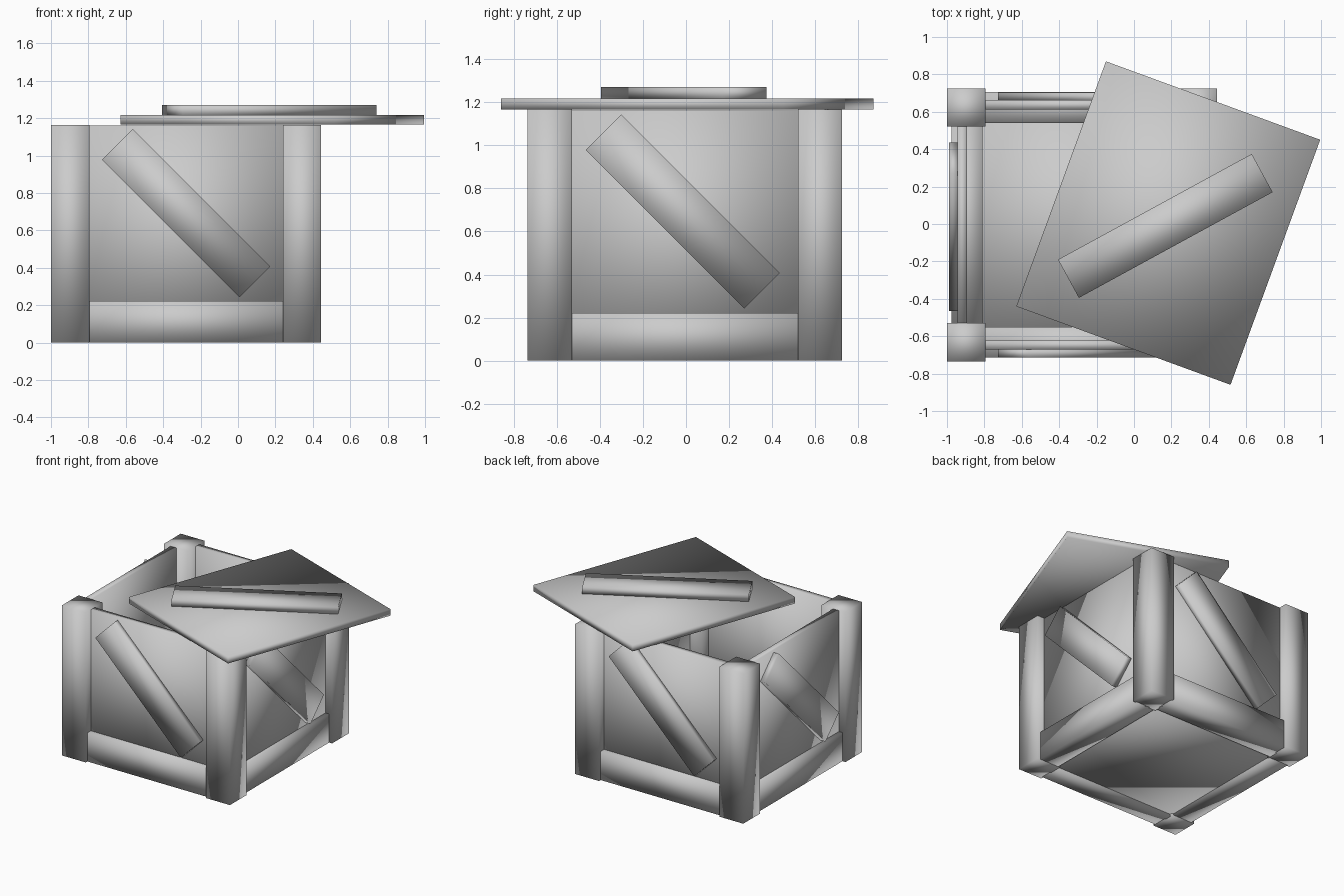
import bpy
from math import radians
from mathutils import Matrix, Vector

if "Cube" in bpy.data.objects:
    bpy.data.objects.remove(bpy.data.objects["Cube"])

CX, CY = -0.2775, -0.005        # crate centre
HX, HY = 0.7225, 0.73           # crate half extents
POST, HEIGHT = 0.205, 1.165


def box(name, center, size, rot=Matrix.Identity(4)):
    """Softly shaded box; rot turns it about its own centre."""
    bpy.ops.mesh.primitive_cube_add(size=1)
    ob = bpy.context.object
    ob.name = name
    ob.data.transform(Matrix.Translation(Vector(center)) @ rot @ Matrix.Diagonal((*size, 1)))
    bpy.ops.object.shade_smooth()
    return ob


# Corner posts
for sx, nx in ((-1, "left"), (1, "right")):
    for sy, ny in ((-1, "front"), (1, "back")):
        box(f"{ny}_{nx}_post",
            (CX + sx * (HX - POST / 2), CY + sy * (HY - POST / 2), HEIGHT / 2),
            (POST, POST, HEIGHT))

# Four sides: panel, bottom rail and diagonal brace, as offsets inward from the outer face
spanx, spany = 2 * (HX - POST), 2 * (HY - POST)
for sign, name in ((-1, "front"), (1, "back")):
    def y(d):
        return CY + sign * (HY - d)
    box(name + "_panel", (CX, y(0.088), 0.581), (spanx + 0.02, 0.05, 1.161))
    box(name + "_rail", (CX, y(0.1025), 0.111), (spanx + 0.02, 0.165, 0.222))
    box(name + "_brace", (CX, y(0.045), 0.693), (1.04, 0.046, 0.233),
        Matrix.Rotation(radians(45 * -sign), 4, 'Y'))
for sign, name in ((-1, "left"), (1, "right")):
    def x(d):
        return CX + sign * (HX - d)
    box(name + "_panel", (x(0.082), CY, 0.581), (0.05, spany + 0.02, 1.161))
    box(name + "_rail", (x(0.108), CY, 0.111), (0.165, spany + 0.02, 0.222))
    box(name + "_brace", (x(0.034), -0.015, 0.693), (0.046, 1.04, 0.233),
        Matrix.Rotation(radians(-45 * sign), 4, 'X'))

# Floor
box("floor", (CX, CY, 0.035), (2 * HX - 0.17, 2 * HY - 0.17, 0.05))

# Lid set askew, with its own brace
box("lid", (0.183, 0.005, 1.192), (1.22, 1.395, 0.05), Matrix.Rotation(radians(-20.1), 4, 'Z'))
box("lid_brace", (0.1675, -0.01, 1.243), (1.18, 0.233, 0.054), Matrix.Rotation(radians(28.6), 4, 'Z'))

# Side braces on front and right fall left to right; the opposite sides mirror this
front = bpy.data.objects["front_brace"]
